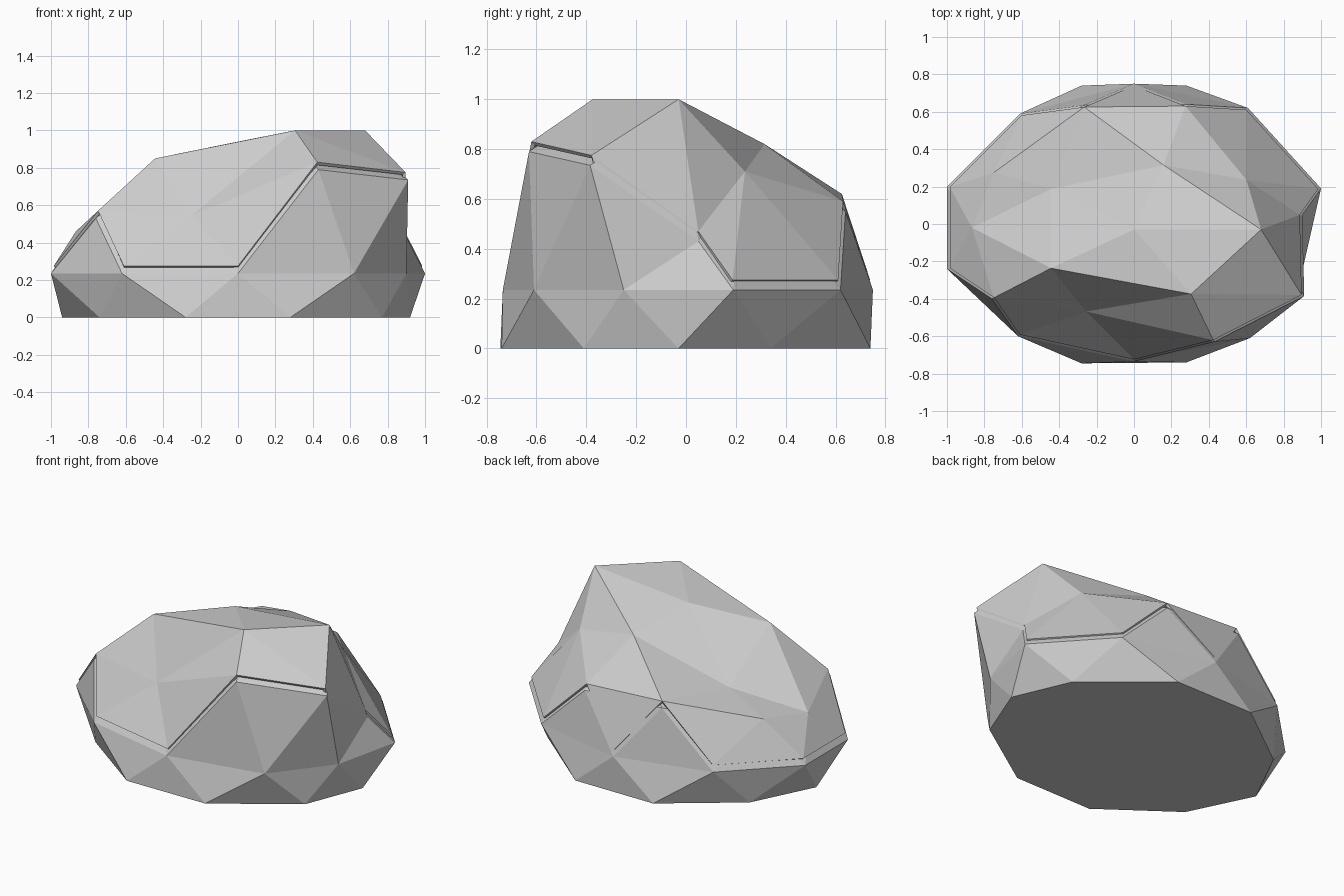
import bpy

if "Cube" in bpy.data.objects:
    bpy.data.objects.remove(bpy.data.objects["Cube"])

# Rock rings, laid out like a distorted two-step icosphere
top = (0, -.03, .90)
crown = [(.69, -.03, .96), (.16, .32, .78), (-.45, .19, .55), (-.45, -.24, .81), (.31, -.38, .96)]
shoulder = [(.9, .05, .43), (.61, .24, .67), (.28, .64, .55), (-.27, .635, .58), (-.76, .28, .46),
            (-.88, -.02, .42), (-.76, -.4, .53), (-.26, -.475, .5), (.43, -.63, .79), (.91, -.385, .735)]
waist = [(1, .19), (.61, .62), (0, .75), (-.61, .59), (-1, .2),
         (-1, -.24), (-.62, -.6), (0, -.735), (.62, -.61), (.9, -.25)]
foot = [(.92, -.03), (.76, .34), (.28, .74), (-.28, .74), (-.74, .4),
        (-.94, 0), (-.74, -.41), (-.28, -.745), (.28, -.74), (.77, -.41)]
verts = [top] + crown + shoulder + [(x, y, .235) for x, y in waist] + [(x, y, 0) for x, y in foot]


def c(i): return 1 + i % 5
def s(i): return 6 + i % 10
def w(i): return 16 + i % 10
def f(i): return 26 + i % 10


upper, lower = [], []
for k in range(5):
    upper += [(0, c(k), c(k + 1)),
              (c(k), s(2 * k), s(2 * k + 1)),
              (c(k), s(2 * k + 1), c(k + 1)),
              (c(k + 1), s(2 * k + 1), s(2 * k + 2))]
for i in range(10):
    # Gaps in the cap where the bare rock shows
    (lower if i == 8 else upper).append((s(i), w(i), s(i + 1)))
    (lower if i in (0, 2, 3, 6, 8, 9) else upper).append((s(i), w(i - 1), w(i)))
    lower += [(w(i - 1), f(i), w(i)), (f(i), f(i + 1), w(i))]
lower.append(tuple(f(i) for i in range(9, -1, -1)))


def build(name, points, faces):
    mesh = bpy.data.meshes.new(name)
    mesh.from_pydata(points, [], faces)
    mesh.validate()
    obj = bpy.data.objects.new(name, mesh)
    bpy.context.collection.objects.link(obj)
    return obj


# Base boulder
build("rock_base", verts, upper + lower)

# Thin layer over the top, raised and slightly narrower
used = sorted({i for face in upper for i in face})
cap = build("rock_cap", [(verts[i][0] * .985, verts[i][1] * .985, verts[i][2] + .04) for i in used],
            [tuple(used.index(i) for i in face) for face in upper])
thick = cap.modifiers.new("thickness", 'SOLIDIFY')
thick.thickness = .02
thick.offset = -1
